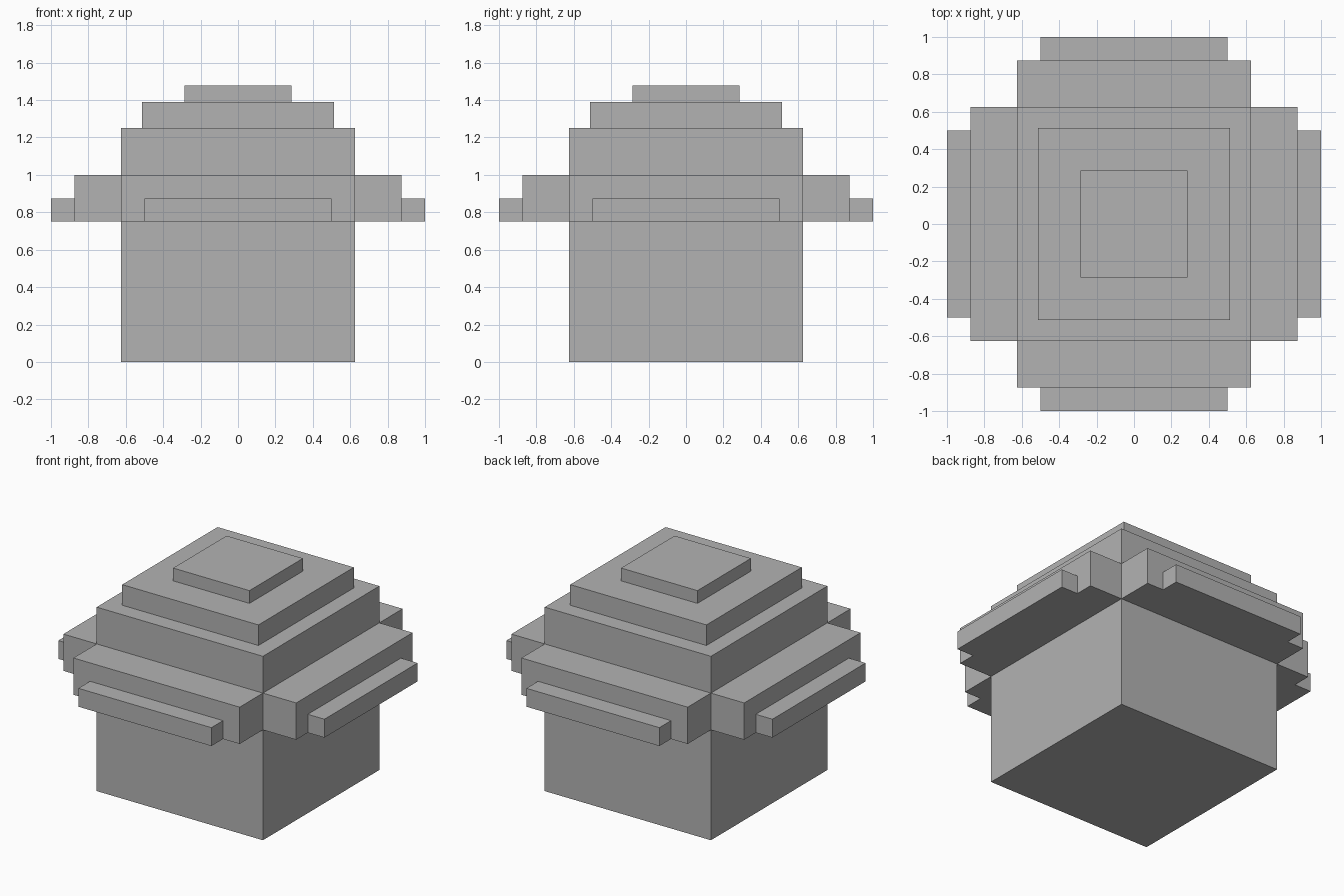
import bpy
import math
from mathutils import Matrix

cube = bpy.data.objects.get("Cube")
if cube:
    bpy.data.objects.remove(cube, do_unlink=True)

# Single plain grey material
grey = bpy.data.materials.new("plain_grey")
grey.use_nodes = True
colour = (0.45, 0.45, 0.45, 1.0)
grey.diffuse_color = colour
grey.node_tree.nodes["Principled BSDF"].inputs["Base Color"].default_value = colour


def box(name, x, y, z, turn=0.0):
    """Box spanning the (min, max) ranges, turned about the z axis."""
    bpy.ops.mesh.primitive_cube_add(size=1)
    obj = bpy.context.object
    obj.name = name
    obj.data.name = name
    centre = [(a + b) / 2 for a, b in (x, y, z)]
    size = [b - a for a, b in (x, y, z)]
    obj.data.transform(Matrix.Rotation(turn, 4, 'Z')
                       @ Matrix.Translation(centre)
                       @ Matrix.Diagonal((*size, 1)))
    obj.data.materials.append(grey)
    return obj


# Stacked square tiers: main block and two stepped caps
for name, half, bottom, top in (("body", 0.625, 0.0, 1.25),
                                ("lower_cap", 0.512, 1.25, 1.39),
                                ("top_cap", 0.287, 1.39, 1.477)):
    box(name, (-half, half), (-half, half), (bottom, top))

# Stepped brim on each of the four sides
for i, side in enumerate(("front", "left", "back", "right")):
    turn = i * math.pi / 2
    box(side + "_brim", (-0.625, 0.625), (-0.875, -0.625), (0.75, 1.0), turn)
    box(side + "_brim_lip", (-0.5, 0.5), (-1.0, -0.875), (0.75, 0.875), turn)
